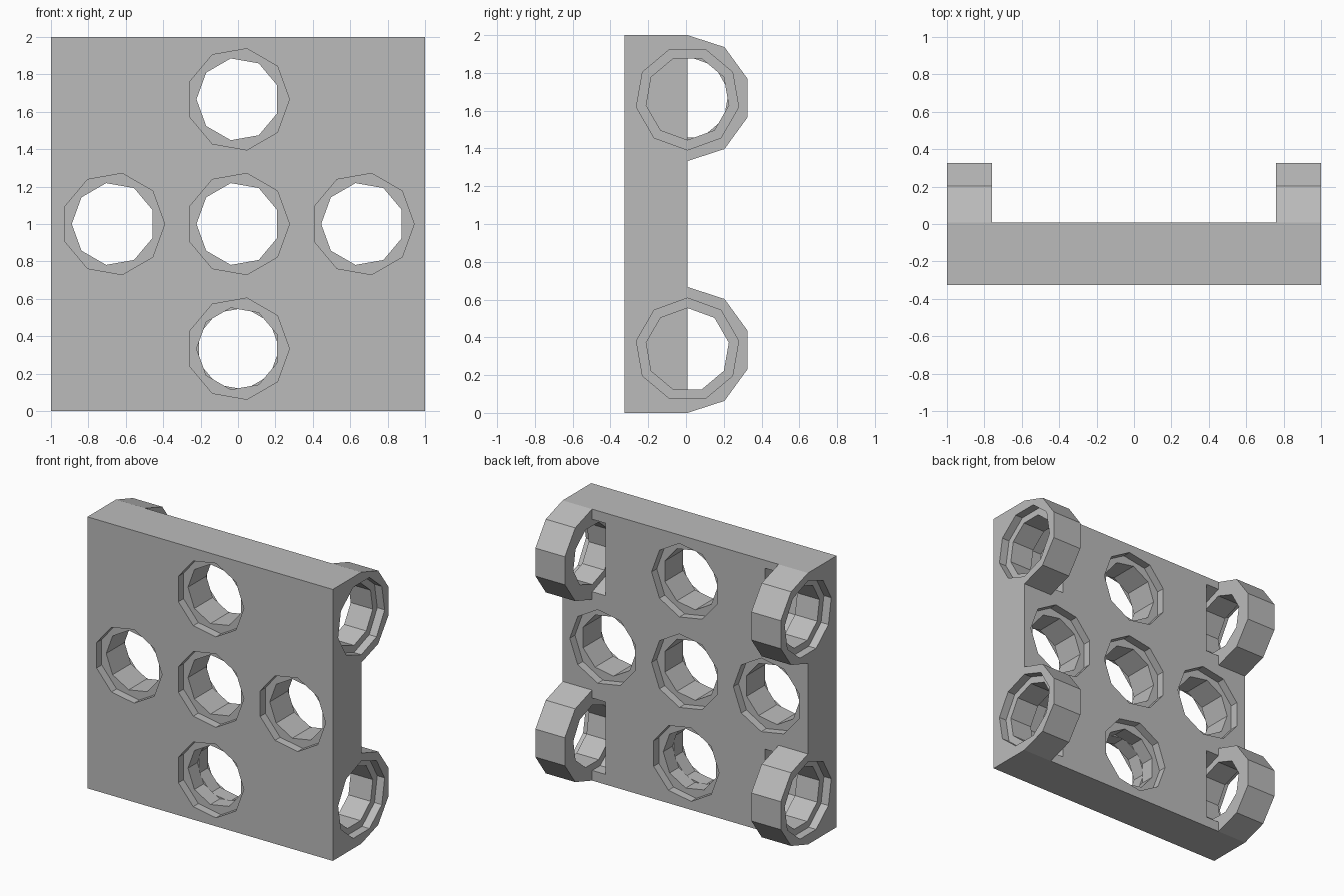
import bpy, bmesh, math
from mathutils import Vector

cube = bpy.data.objects.get("Cube")
if cube:
    bpy.data.objects.remove(cube, do_unlink=True)

UNIT = 2 / 3                 # hole spacing
FRONT, BACK = -0.325, 0.008  # plate faces in y
LUG_IN = 0.76                # inner face of the hinge lugs
BORE, RIM, STEP = 0.222, 0.275, 0.06

grey = bpy.data.materials.new("light_grey")
grey.use_nodes = True
grey.diffuse_color = (0.5, 0.5, 0.5, 1)
grey.node_tree.nodes["Principled BSDF"].inputs["Base Color"].default_value = (0.5, 0.5, 0.5, 1)


def turned(name, axis, centre, stations, sides, start):
    """Closed stepped cylinder: stations are (position along axis, radius)."""
    bm = bmesh.new()
    rings = []
    for pos, r in stations:
        ring = []
        for i in range(sides):
            a = start + math.tau * i / sides
            u, w = r * math.cos(a), r * math.sin(a)
            off = (pos, u, w) if axis == "x" else (u, pos, w)
            ring.append(bm.verts.new(Vector(centre) + Vector(off)))
        rings.append(ring)
    for a, b in zip(rings, rings[1:]):
        for i in range(sides):
            j = (i + 1) % sides
            bm.faces.new((a[i], a[j], b[j], b[i]))
    bm.faces.new(rings[0])
    bm.faces.new(rings[-1])
    bmesh.ops.recalc_face_normals(bm, faces=bm.faces)
    mesh = bpy.data.meshes.new(name)
    bm.to_mesh(mesh)
    bm.free()
    mesh.materials.append(grey)
    ob = bpy.data.objects.new(name, mesh)
    bpy.context.collection.objects.link(ob)
    return ob


def combine(body, tool, operation):
    mod = body.modifiers.new(tool.name, "BOOLEAN")
    mod.operation, mod.solver, mod.object = operation, "EXACT", tool
    bpy.context.view_layer.objects.active = body
    bpy.ops.object.modifier_apply(modifier=mod.name)
    bpy.data.objects.remove(tool, do_unlink=True)


# Square plate
bpy.ops.mesh.primitive_cube_add(size=1, location=(0, (FRONT + BACK) / 2, 1))
plate = bpy.context.object
plate.name = "hinge_plate"
plate.scale = (2, BACK - FRONT, 2)
bpy.ops.object.transform_apply(location=True, scale=True)
plate.data.materials.append(grey)

# Ten-sided hinge lugs on the back corners
for side in (-1, 1):
    for z in (UNIT / 2, 2 - UNIT / 2):
        lug = turned("lug", "x", (0, BACK, z), [(side * LUG_IN, UNIT / 2), (side, UNIT / 2)],
                     10, math.pi / 2)
        combine(plate, lug, "UNION")

# Nine-sided holes through the plate, with a wider rim at both faces
mid = (FRONT + BACK) / 2
for x, z in ((0, 1), (-UNIT, 1), (UNIT, 1), (0, 1 + UNIT), (0, 1 - UNIT)):
    front = [(FRONT - 0.1, RIM), (FRONT + STEP, RIM), (FRONT + STEP, BORE), (mid + 0.002, BORE)]
    back = [(BACK + 0.1, RIM), (BACK - STEP, RIM), (BACK - STEP, BORE), (mid, BORE)]
    inner = [s for s in front if s[1] == BORE]
    # the rim points to +x, the bore to -x
    rims = [(front[:2], 0), (back[:2], math.pi if z < 0.5 else 0)]
    bores = [([(FRONT - 0.05, BORE), inner[-1]], math.pi),
             ([(BACK + 0.05, BORE), back[-1]], 0 if z < 0.5 else math.pi)]
    for stations, start in rims + bores:
        combine(plate, turned("hole", "y", (x, 0, z), stations, 9, start), "DIFFERENCE")

# Hinge bores through the lugs, running on into a wider pocket in the plate
for side in (-1, 1):
    for z in (UNIT / 2, 2 - UNIT / 2):
        down = side > 0 and z > 1
        path = [(1.05, RIM), (1 - STEP, RIM), (1 - STEP, BORE),
                (LUG_IN - 0.001, BORE), (LUG_IN - 0.001, RIM), (0.65, RIM)]
        bore = turned("hinge_bore", "x", (0, BACK, z), [(side * p, r) for p, r in path],
                      9, -math.pi / 2 if down else math.pi / 2)
        combine(plate, bore, "DIFFERENCE")
